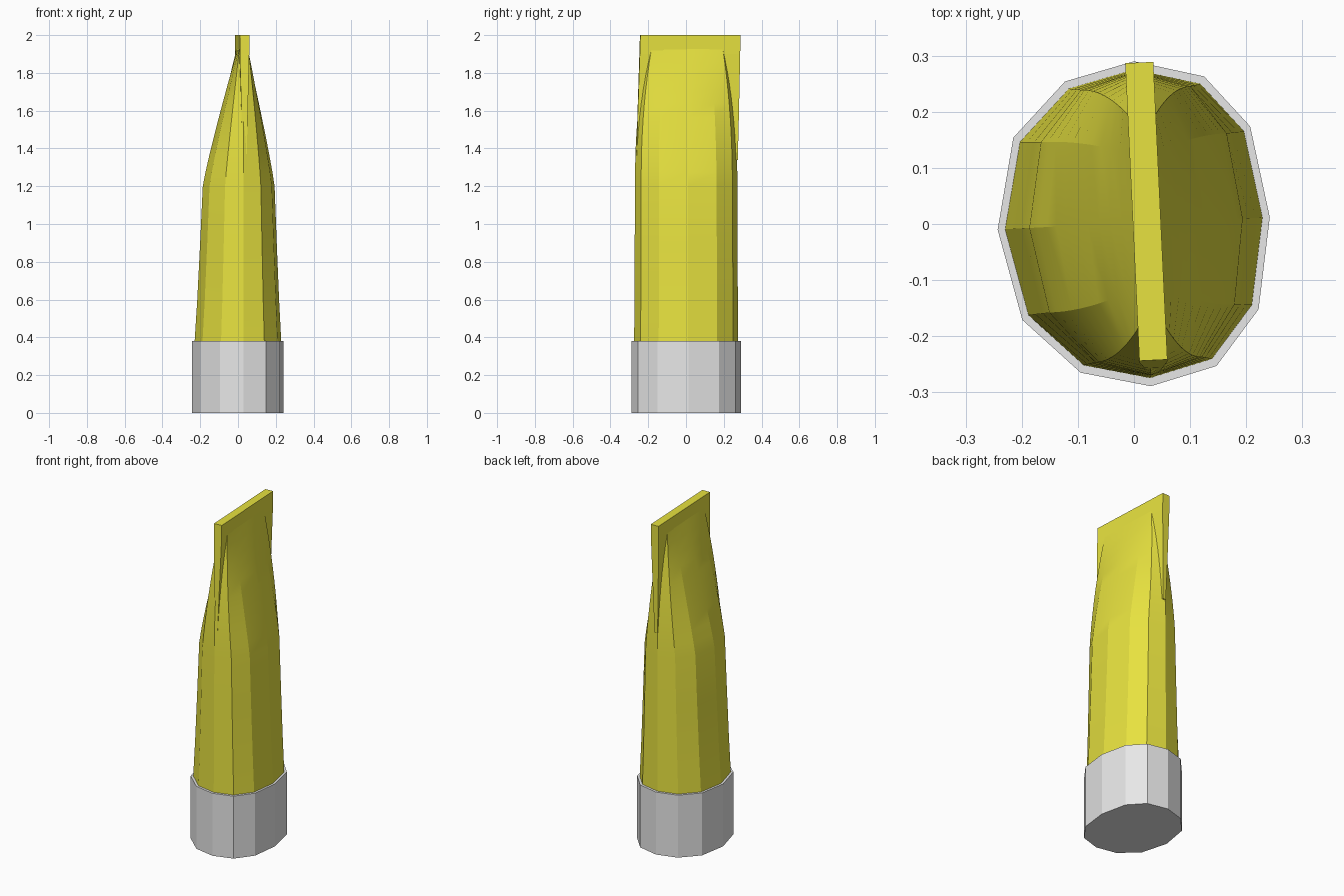
import bpy, bmesh
from mathutils import Vector

if "Cube" in bpy.data.objects:
    bpy.data.objects.remove(bpy.data.objects["Cube"])


def material(name, rgb):
    m = bpy.data.materials.new(name)
    m.diffuse_color = (*rgb, 1)
    m.use_nodes = True
    m.node_tree.nodes["Principled BSDF"].inputs["Base Color"].default_value = m.diffuse_color
    return m


yellow = material("yellow", (0.80, 0.76, 0.05))
grey = material("light grey", (0.80, 0.80, 0.80))

# Uneven twelve-sided outline shared by the cap and the tube
OUTLINE = [Vector(p) for p in [
    (0.0, 0.29), (-0.123, 0.254), (-0.215, 0.154), (-0.243, -0.01),
    (-0.199, -0.171), (-0.095, -0.265), (0.03, -0.289), (0.147, -0.253),
    (0.222, -0.152), (0.242, 0.012), (0.207, 0.174), (0.125, 0.263)]]

# The pressed end runs along a slightly turned line
MID = Vector((0.022, 0.022))
ALONG = Vector((-0.0475, 0.998)).normalized()
ACROSS = Vector((ALONG.y, -ALONG.x))


def loft(name, rings, mat):
    """Skin a stack of rings and close both ends."""
    bm = bmesh.new()
    loops = [[bm.verts.new(p) for p in ring] for ring in rings]
    n = len(loops[0])
    for a, b in zip(loops, loops[1:]):
        for i in range(n):
            j = (i + 1) % n
            bm.faces.new((a[i], a[j], b[j], b[i]))
    bm.faces.new(loops[0][::-1])
    bm.faces.new(loops[-1])
    bmesh.ops.recalc_face_normals(bm, faces=bm.faces)
    me = bpy.data.meshes.new(name)
    bm.to_mesh(me)
    bm.free()
    me.materials.append(mat)
    ob = bpy.data.objects.new(name, me)
    bpy.context.collection.objects.link(ob)
    return ob


def flat_ring(scale, z):
    return [(p.x * scale, p.y * scale, z) for p in OUTLINE]


# Cap
loft("cap", [flat_ring(1, 0), flat_ring(1, 0.38)], grey)


# Tube body, gradually squeezed towards the pressed end
def tube_ring(z, su, sv, t):
    ring = []
    for p in OUTLINE:
        d = p * 0.95 - MID
        u, v = d.dot(ACROSS) * su, d.dot(ALONG) * sv
        flat = max(-0.024, min(0.024, u))
        u += (flat - u) * t
        v *= 1 - 0.22 * t ** 2
        q = MID + ACROSS * u + ALONG * v
        ring.append((q.x, q.y, z))
    return ring


rings = [tube_ring(0.36, 1.0, 1.0, 0), tube_ring(0.6, 0.94, 0.995, 0),
         tube_ring(0.9, 0.88, 0.99, 0)]
STEPS = 10
for i in range(STEPS + 1):
    t = i / STEPS
    rings.append(tube_ring(1.2 + 0.73 * t, 0.825, 0.985, t ** 1.12))
tube = loft("tube_body", rings, yellow)


# Pressed end: a slab whose edges show as tapering fins
def slab_ring(z, half, front, back):
    ring = []
    for u, v in ((-half, front), (half, front), (half, back), (-half, back)):
        q = MID + ACROSS * u + ALONG * v
        ring.append((q.x, q.y, z))
    return ring


loft("pressed_end", [slab_ring(1.34, 0.010, -0.285, 0.252),
                     slab_ring(1.6, 0.017, -0.278, 0.258),
                     slab_ring(1.9, 0.025, -0.268, 0.264),
                     slab_ring(2.0, 0.025, -0.265, 0.266)], yellow)

# Facets stay crisp, the lengthwise curve is smooth
bpy.ops.object.select_all(action='DESELECT')
tube.select_set(True)
bpy.context.view_layer.objects.active = tube
bpy.ops.object.shade_smooth_by_angle(angle=0.26)
